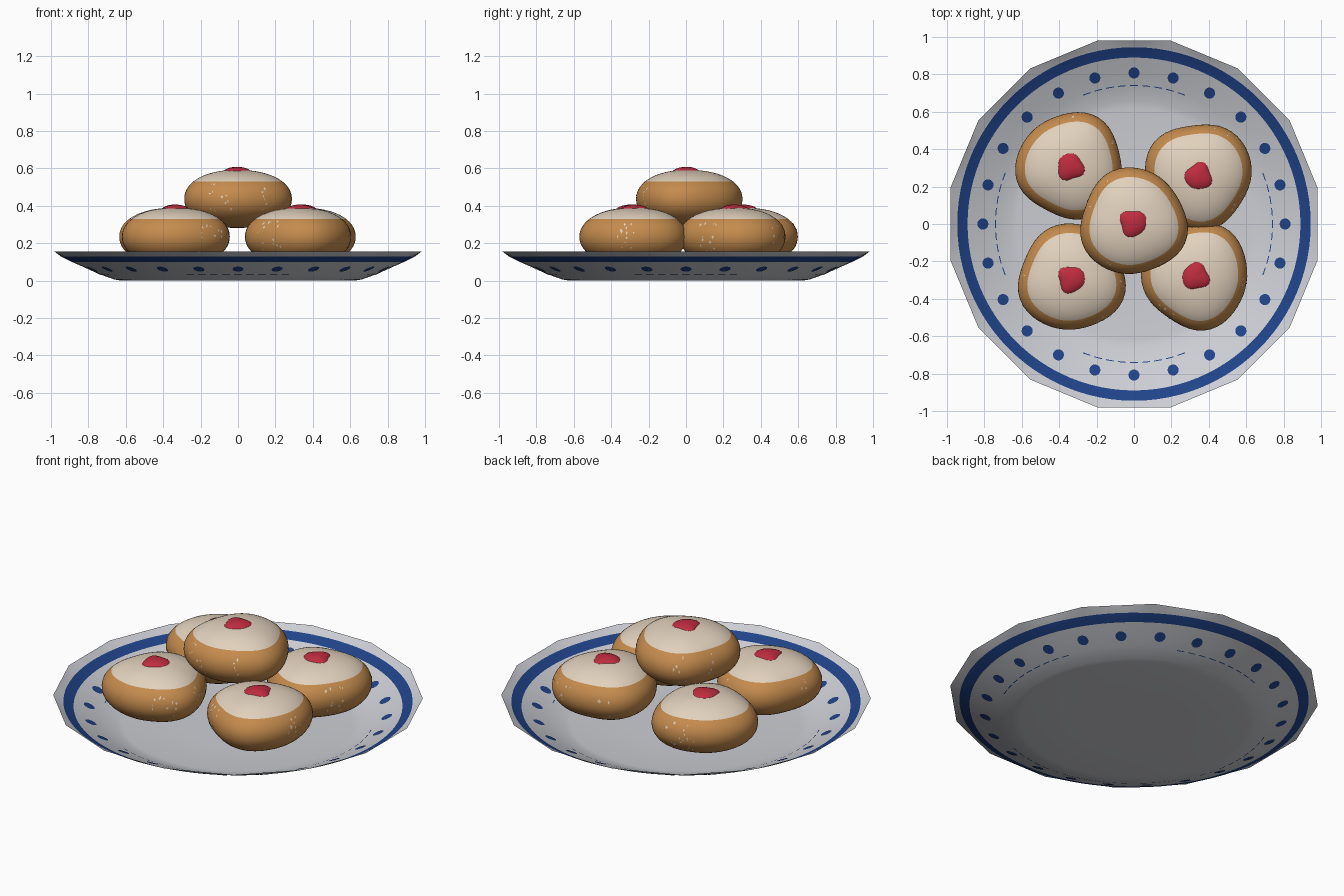
import bpy, bmesh, math, random
from math import sin, cos, pi, radians, tau

random.seed(4)
cube = bpy.data.objects.get("Cube")
if cube:
    bpy.data.objects.remove(cube, do_unlink=True)


def material(name, rgb):
    m = bpy.data.materials.new(name)
    m.use_nodes = True
    m.diffuse_color = (*rgb, 1)
    m.node_tree.nodes["Principled BSDF"].inputs["Base Color"].default_value = (*rgb, 1)
    return m


china = material("pale china", (0.61, 0.62, 0.66))
blue = material("blue glaze", (0.014, 0.056, 0.25))
dough = material("golden dough", (0.56, 0.26, 0.075))
icing = material("cream icing", (0.76, 0.64, 0.51))
jam = material("red jam", (0.52, 0.025, 0.05))


def finish(name, bm, mats, location=(0, 0, 0)):
    mesh = bpy.data.meshes.new(name)
    for f in bm.faces:
        f.smooth = True
    bm.to_mesh(mesh)
    bm.free()
    for m in mats:
        mesh.materials.append(m)
    obj = bpy.data.objects.new(name, mesh)
    obj.location = location
    bpy.context.collection.objects.link(obj)
    return obj


def loft(bm, rings, band_material=lambda i: 0):
    """Bridge a list of point rings, listed from the bottom up."""
    rows = [[bm.verts.new(p) for p in ring] for ring in rings]
    for i, (low, high) in enumerate(zip(rows, rows[1:])):
        for j in range(len(low)):
            k = (j + 1) % len(low)
            bm.faces.new((low[j], low[k], high[k], high[j])).material_index = band_material(i)
    return rows


# Plate: a thin dish with a sixteen-sided rim and a round blue band
PROFILE = [(0.30, 0), (0.62, 0), (0.66, 0.006), (0.745, 0.036),
           (0.81, 0.066), (0.89, 0.101), (0.945, 0.128), (1.0, 0.155)]
STEPS = 96


def dish_height(r):
    for (r0, z0), (r1, z1) in zip(PROFILE, PROFILE[1:]):
        if r <= r1:
            return z0 + (z1 - z0) * (r - r0) / (r1 - r0)
    return PROFILE[-1][1]


def rim_radius(a):
    offset = (a + pi / 16) % (pi / 8) - pi / 16
    return cos(pi / 16) / cos(offset)


bm = bmesh.new()
rings = []
for r, z in PROFILE:
    ring = []
    for j in range(STEPS):
        a = tau * j / STEPS
        rr = rim_radius(a) if r == 1.0 else r
        ring.append((rr * cos(a), rr * sin(a), z))
    rings.append(ring)
rows = loft(bm, rings, lambda i: int(i == len(PROFILE) - 3))
bm.faces.new(rows[0])
bmesh.ops.recalc_face_normals(bm, faces=bm.faces)
if sum(f.normal.z for f in bm.faces) < 0:
    bmesh.ops.reverse_faces(bm, faces=bm.faces)
finish("plate", bm, [china, blue])

# Glazed dots, on both faces of the plate
bm = bmesh.new()
for i in range(24):
    a = tau * i / 24
    cx, cy = 0.808 * cos(a), 0.808 * sin(a)
    for side in (1, -1):
        loop = []
        for k in range(14):
            x = cx + 0.03 * cos(side * tau * k / 14)
            y = cy + 0.03 * sin(side * tau * k / 14)
            loop.append(bm.verts.new((x, y, dish_height(math.hypot(x, y)) + side * 0.003)))
        bm.faces.new(loop)
finish("plate_dots", bm, [blue])

# Fine broken line inside the dots
bm = bmesh.new()
for quarter in range(4):
    for dash in range(-4, 5):
        start = quarter * pi / 2 + radians(dash * 5 - 1.7)
        for side in (1, -1):
            inner, outer = [], []
            for k in range(4):
                a = start + radians(k * 1.1)
                for r, row in ((0.738, inner), (0.743, outer)):
                    row.append(bm.verts.new((r * cos(a), r * sin(a), dish_height(r) + side * 0.003)))
            for k in range(3):
                quad = (inner[k], outer[k], outer[k + 1], inner[k + 1])
                bm.faces.new(quad if side > 0 else quad[::-1])
finish("plate_fine_line", bm, [blue])


# Buns: squashed lobed rounds, iced above a fixed height
RADIUS, HALF_HEIGHT, ICING_TILT = 0.284, 0.155, 36


def bun_point(a, tilt, lobe, scale=1.0):
    t = radians(tilt)
    outline = 1 + 0.045 * cos(3 * (a - lobe)) + 0.012 * cos(5 * a + lobe)
    r = RADIUS * outline * cos(t) ** 0.9 * scale
    z = HALF_HEIGHT * math.copysign(abs(sin(t)) ** 0.95, t) * scale
    return (r * cos(a), r * sin(a), z)


def make_bun(name, location, lobe):
    tilts = list(range(-84, 85, 6))
    bm = bmesh.new()
    rings = [[bun_point(tau * j / 48, t, lobe) for j in range(48)] for t in tilts]
    rows = loft(bm, rings, lambda i: int(tilts[i] >= ICING_TILT))
    for row, z, mat in ((rows[0][::-1], -HALF_HEIGHT, 0), (rows[-1], HALF_HEIGHT, 1)):
        pole = bm.verts.new((0, 0, z))
        for j in range(48):
            bm.faces.new((row[j], row[(j + 1) % 48], pole)).material_index = mat
    finish(name, bm, [dough, icing], location)

    # Small icing flecks in patches down the sides
    bm = bmesh.new()
    for patch in range(5):
        middle = random.uniform(0, tau)
        for fleck in range(6):
            a = middle + random.gauss(0, 0.06)
            t = random.uniform(-30, 30)
            w, h = random.uniform(0.01, 0.03), random.uniform(1.5, 4)
            corners = ((a - w, t), (a, t - h), (a + w, t + h * 0.3), (a - w * 0.2, t + h))
            bm.faces.new([bm.verts.new(bun_point(p, q, lobe, 1.008)) for p, q in corners])
    finish(name + "_icing_flecks", bm, [icing], location)


def make_jam(name, location, lobe):
    bm = bmesh.new()
    bmesh.ops.create_uvsphere(bm, u_segments=24, v_segments=12, radius=1)
    for v in bm.verts:
        a = math.atan2(v.co.y, v.co.x)
        r = 0.08 * (1 + 0.08 * cos(3 * (a - lobe)) + 0.05 * cos(4 * a + lobe))
        v.co.x *= r
        v.co.y *= r
        v.co.z *= 0.038
    finish(name, bm, [jam], location)


BUNS = {
    "back_right": (-0.34, 0.31, 0.235, 65),
    "back_left": (0.345, 0.26, 0.235, 35),
    "front_left": (0.33, -0.275, 0.235, 50),
    "front_right": (-0.335, -0.29, 0.235, 95),
    "top": (-0.005, 0.01, 0.437, 100),
}
for place, (x, y, z, turn) in BUNS.items():
    make_bun(place + "_bun", (x, y, z), radians(turn))
    make_jam(place + "_jam", (x, y - 0.005, z + HALF_HEIGHT - 0.021), radians(turn + 40))
